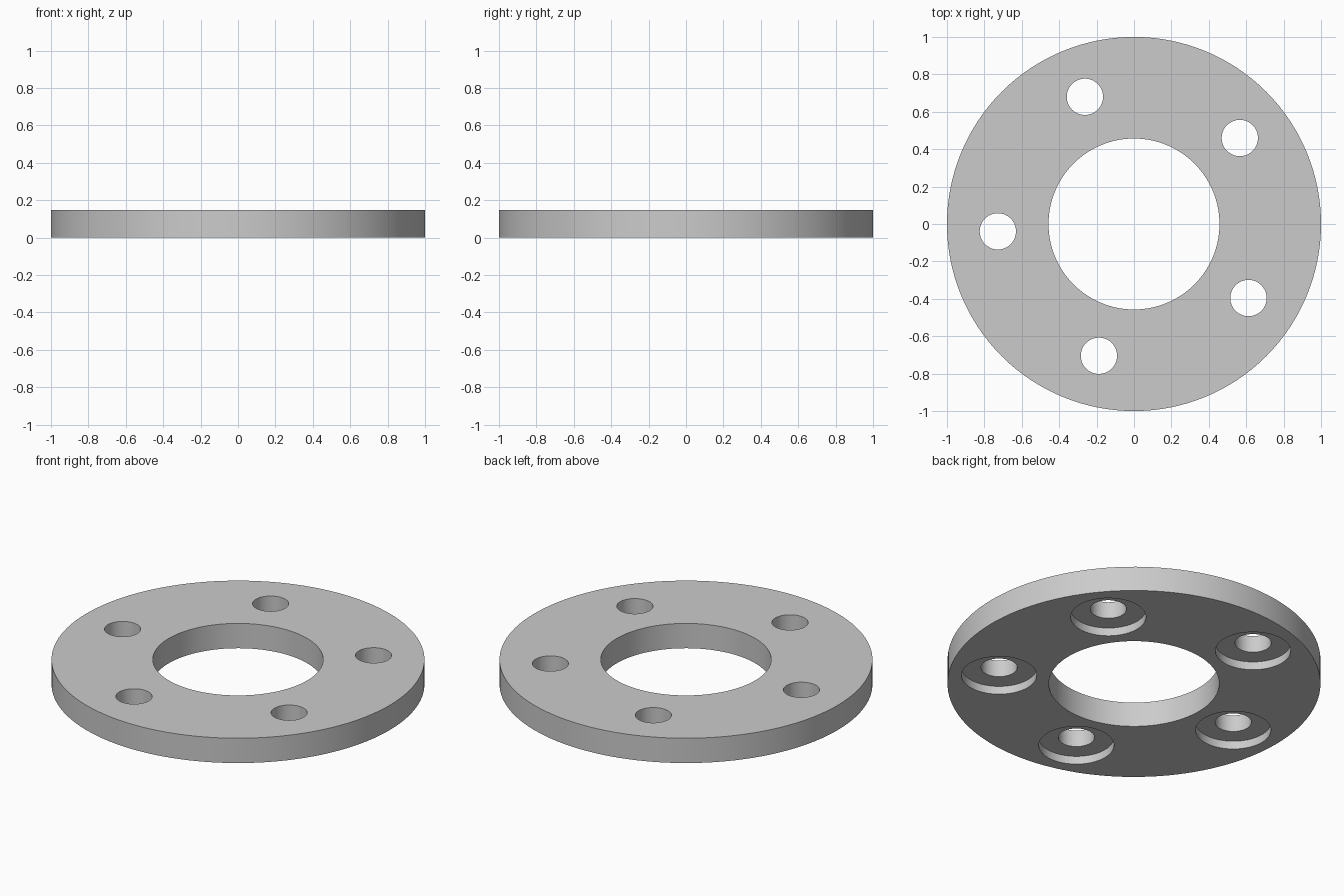
import bpy
import math

THICKNESS = 0.147
BOLT_CIRCLE = 0.729
BOLT_COUNT = 5
FIRST_ANGLE = math.radians(39.1)
RECESS_DEPTH = 0.048

default = bpy.data.objects.get("Cube")
if default:
    bpy.data.objects.remove(default, do_unlink=True)


def cylinder(name, radius, bottom, top, x=0, y=0, sides=64):
    bpy.ops.mesh.primitive_cylinder_add(
        vertices=sides, radius=radius, depth=top - bottom,
        location=(x, y, (bottom + top) / 2))
    obj = bpy.context.object
    obj.name = name
    return obj


# Flat ring body
ring = cylinder("flange_ring", 1, 0, THICKNESS, sides=128)

# Centre bore, through holes and the wider recesses underneath
cutters = [cylinder("centre_bore", 0.457, -0.1, THICKNESS + 0.1, sides=128)]
for i in range(BOLT_COUNT):
    angle = FIRST_ANGLE + i * math.tau / BOLT_COUNT
    x, y = BOLT_CIRCLE * math.cos(angle), BOLT_CIRCLE * math.sin(angle)
    cutters.append(cylinder("bolt_hole", 0.097, -0.1, THICKNESS + 0.1, x, y))
    cutters.append(cylinder("bolt_recess", 0.202, -0.1, RECESS_DEPTH, x, y))

bpy.ops.object.select_all(action="DESELECT")
ring.select_set(True)
bpy.context.view_layer.objects.active = ring
for cutter in cutters:
    cutter.hide_render = True
    cut = ring.modifiers.new(cutter.name, "BOOLEAN")
    cut.operation = "DIFFERENCE"
    cut.solver = "EXACT"
    cut.object = cutter
    bpy.ops.object.modifier_apply(modifier=cut.name)
    bpy.data.objects.remove(cutter, do_unlink=True)

# Plain grey metal, round walls smooth and rims sharp
grey = bpy.data.materials.new("light_grey")
grey.use_nodes = True
colour = (0.6, 0.6, 0.6, 1)
grey.diffuse_color = colour
grey.node_tree.nodes["Principled BSDF"].inputs["Base Color"].default_value = colour
ring.data.materials.clear()
ring.data.materials.append(grey)
bpy.ops.object.shade_smooth_by_angle(angle=math.radians(30))
